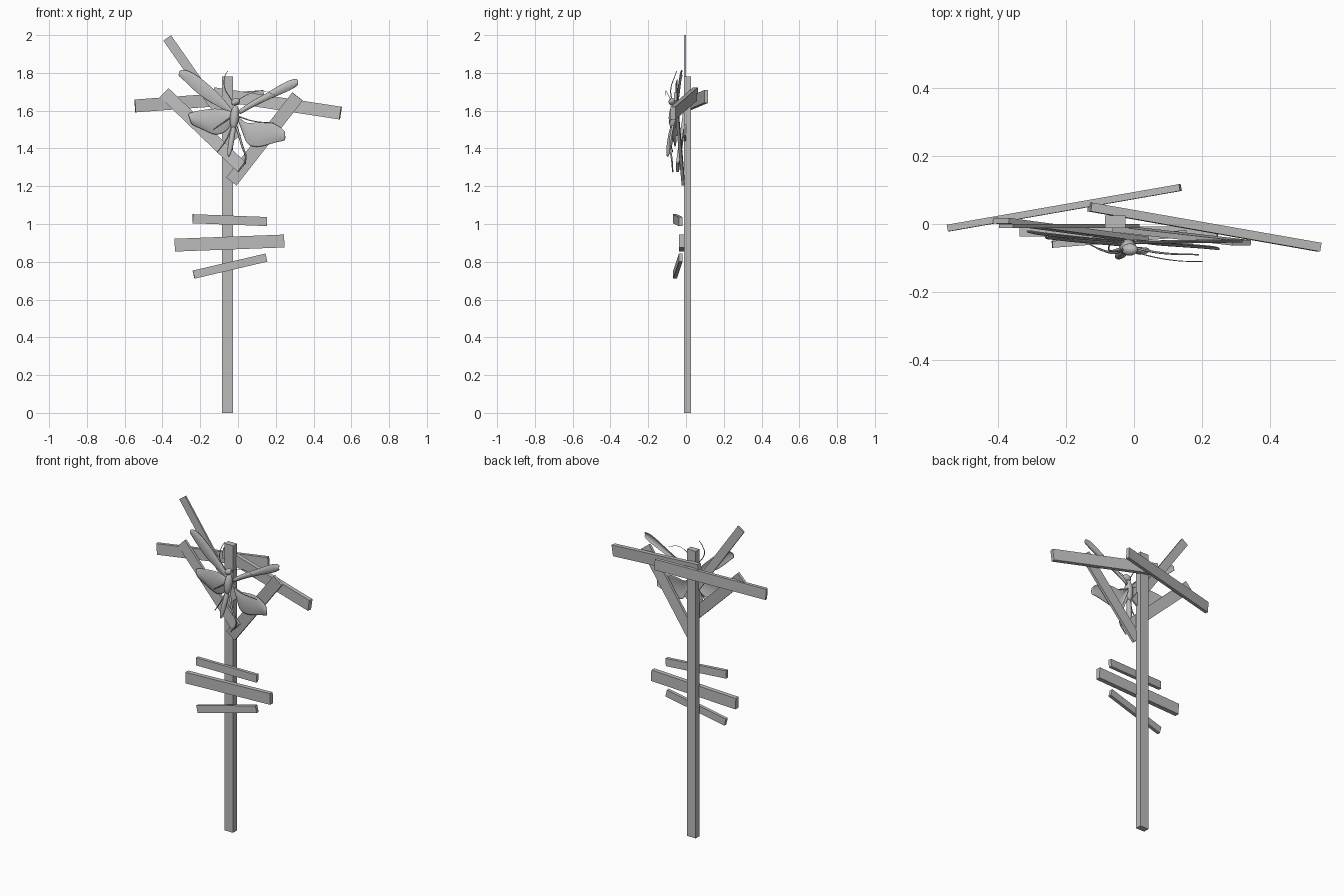
import bpy, bmesh
from mathutils import Vector, Matrix

cube = bpy.data.objects.get("Cube")
if cube:
    bpy.data.objects.remove(cube, do_unlink=True)

grey = bpy.data.materials.new("weathered_grey")
grey.use_nodes = True
grey.diffuse_color = (0.5, 0.5, 0.5, 1)
grey.node_tree.nodes["Principled BSDF"].inputs["Base Color"].default_value = (0.5, 0.5, 0.5, 1)


def add_object(name, data):
    obj = bpy.data.objects.new(name, data)
    bpy.context.scene.collection.objects.link(obj)
    data.materials.append(grey)
    return obj


def mesh_from(name, bm, smooth=False):
    bmesh.ops.recalc_face_normals(bm, faces=bm.faces)
    for f in bm.faces:
        f.smooth = smooth
    mesh = bpy.data.meshes.new(name)
    bm.to_mesh(mesh)
    bm.free()
    return add_object(name, mesh)


def beam(name, start, end, width, thick):
    """Straight plank between two points, its thin side facing y."""
    a, b = Vector(start), Vector(end)
    along = (b - a).normalized()
    up = along.cross(Vector((0, 1, 0))).normalized()
    out = up.cross(along)
    rot = Matrix((along, out, up)).transposed().to_4x4()
    bm = bmesh.new()
    bmesh.ops.create_cube(bm, size=1, matrix=Matrix.Translation((a + b) / 2) @ rot
                          @ Matrix.Diagonal(((b - a).length, thick, width, 1)))
    return mesh_from(name, bm)


def blob(name, start, end, radius):
    """Ellipsoid stretched between two points."""
    a, b = Vector(start), Vector(end)
    rot = (b - a).to_track_quat('Z', 'Y').to_matrix().to_4x4()
    bm = bmesh.new()
    bmesh.ops.create_uvsphere(bm, u_segments=16, v_segments=10, radius=1,
                              matrix=Matrix.Translation((a + b) / 2) @ rot
                              @ Matrix.Diagonal((radius, radius, (b - a).length / 2, 1)))
    return mesh_from(name, bm, True)


def limb(name, points, radius, tip=0.5):
    """Thin tapering tube through points."""
    curve = bpy.data.curves.new(name, 'CURVE')
    curve.dimensions = '3D'
    curve.bevel_depth = radius
    curve.bevel_resolution = 1
    curve.resolution_u = 6
    curve.use_fill_caps = True
    spline = curve.splines.new('BEZIER')
    spline.bezier_points.add(len(points) - 1)
    for i, (bp, p) in enumerate(zip(spline.bezier_points, points)):
        bp.co = p
        bp.handle_left_type = bp.handle_right_type = 'AUTO'
        bp.radius = 1 + (tip - 1) * i / (len(points) - 1)
    return add_object(name, curve)


def wing(name, stations, root_y, tip_y, camber):
    """Thin cambered sheet; each station is upper x, upper z, lower x, lower z."""
    bm = bmesh.new()
    rows = []
    for i, (ux, uz, lx, lz) in enumerate(stations):
        t = i / (len(stations) - 1)
        y = root_y + (tip_y - root_y) * t
        row = []
        for s in (0, 0.25, 0.5, 0.75, 1):
            bulge = camber * 4 * s * (1 - s)
            row.append(bm.verts.new((ux + (lx - ux) * s, y - bulge, uz + (lz - uz) * s)))
        rows.append(row)
    for r, q in zip(rows, rows[1:]):
        for j in range(4):
            bm.faces.new((r[j], r[j + 1], q[j + 1], q[j]))
    obj = mesh_from(name, bm, True)
    sub = obj.modifiers.new("smooth", 'SUBSURF')
    sub.levels = sub.render_levels = 2
    solid = obj.modifiers.new("thickness", 'SOLIDIFY')
    solid.thickness = 0.003
    solid.offset = 0
    return obj


# Post
beam("post", (-0.055, 0.007, 0), (-0.055, 0.007, 1.78), 0.059, 0.037)

# Crossed planks around the top
beam("rear_left_plank", (-0.545, -0.012, 1.625), (0.136, 0.107, 1.675), 0.068, 0.02)
beam("rear_right_plank", (-0.13, 0.05, 1.69), (0.543, -0.068, 1.587), 0.068, 0.026)
beam("upper_left_plank", (-0.375, -0.006, 1.985), (-0.005, -0.006, 1.455), 0.05, 0.011)
beam("lower_left_plank", (-0.39, 0.01, 1.695), (0.02, -0.045, 1.30), 0.066, 0.016)
beam("lower_right_plank", (0.315, -0.055, 1.675), (-0.035, -0.015, 1.225), 0.07, 0.016)

# Sign slats across the post
beam("top_slat", (-0.24, -0.06, 1.028), (0.153, -0.028, 1.013), 0.048, 0.02)
beam("middle_slat", (-0.335, -0.022, 0.888), (0.245, -0.022, 0.91), 0.068, 0.028)
beam("bottom_slat", (-0.235, -0.058, 0.732), (0.15, -0.028, 0.822), 0.044, 0.02)

# Winged insect: wings
wing("upper_left_wing", [
    (0, 1.6, 0.01, 1.58), (0.08, 1.655, 0.06, 1.61), (0.15, 1.69, 0.14, 1.65),
    (0.22, 1.735, 0.22, 1.685), (0.29, 1.77, 0.28, 1.71), (0.318, 1.765, 0.318, 1.735)],
    -0.05, -0.045, 0.008)
wing("lower_left_wing", [
    (0, 1.57, 0, 1.55), (0.04, 1.53, 0.03, 1.47), (0.08, 1.535, 0.05, 1.41),
    (0.15, 1.545, 0.12, 1.405), (0.21, 1.525, 0.2, 1.435), (0.25, 1.49, 0.25, 1.44)],
    -0.045, -0.068, 0.008)
wing("lower_right_wing", [
    (-0.02, 1.59, -0.02, 1.55), (-0.1, 1.615, -0.06, 1.485), (-0.18, 1.605, -0.12, 1.465),
    (-0.23, 1.595, -0.18, 1.5), (-0.265, 1.585, -0.245, 1.525)],
    -0.055, -0.032, 0.012)
wing("upper_right_wing", [
    (-0.02, 1.59, -0.03, 1.58), (-0.09, 1.68, -0.1, 1.62), (-0.17, 1.75, -0.19, 1.67),
    (-0.22, 1.79, -0.25, 1.725), (-0.28, 1.82, -0.3, 1.775), (-0.31, 1.81, -0.315, 1.785)],
    -0.05, -0.018, 0.006)

# Insect body
blob("head", (-0.035, -0.075, 1.635), (0.01, -0.075, 1.66), 0.018)
blob("thorax", (-0.012, -0.065, 1.63), (-0.025, -0.07, 1.50), 0.024)
blob("abdomen", (-0.018, -0.068, 1.54), (-0.05, -0.098, 1.355), 0.015)

# Insect legs and feelers
limb("left_hind_leg", [(-0.01, -0.07, 1.52), (0.02, -0.085, 1.42), (0.04, -0.075, 1.34),
                       (0.0, -0.07, 1.275)], 0.007)
limb("right_hind_leg", [(-0.03, -0.07, 1.52), (-0.06, -0.085, 1.45), (-0.11, -0.07, 1.38)], 0.005)
limb("left_middle_leg", [(0, -0.07, 1.57), (0.08, -0.085, 1.545), (0.19, -0.09, 1.535)], 0.004)
limb("right_middle_leg", [(-0.03, -0.07, 1.57), (-0.08, -0.08, 1.535), (-0.13, -0.06, 1.50)], 0.004)
limb("right_feeler", [(-0.03, -0.075, 1.65), (-0.07, -0.08, 1.72), (-0.07, -0.06, 1.78),
                      (-0.055, -0.05, 1.81)], 0.003)
limb("left_feeler", [(0, -0.08, 1.655), (0.05, -0.095, 1.685), (0.13, -0.108, 1.705),
                     (0.2, -0.11, 1.68)], 0.002)
